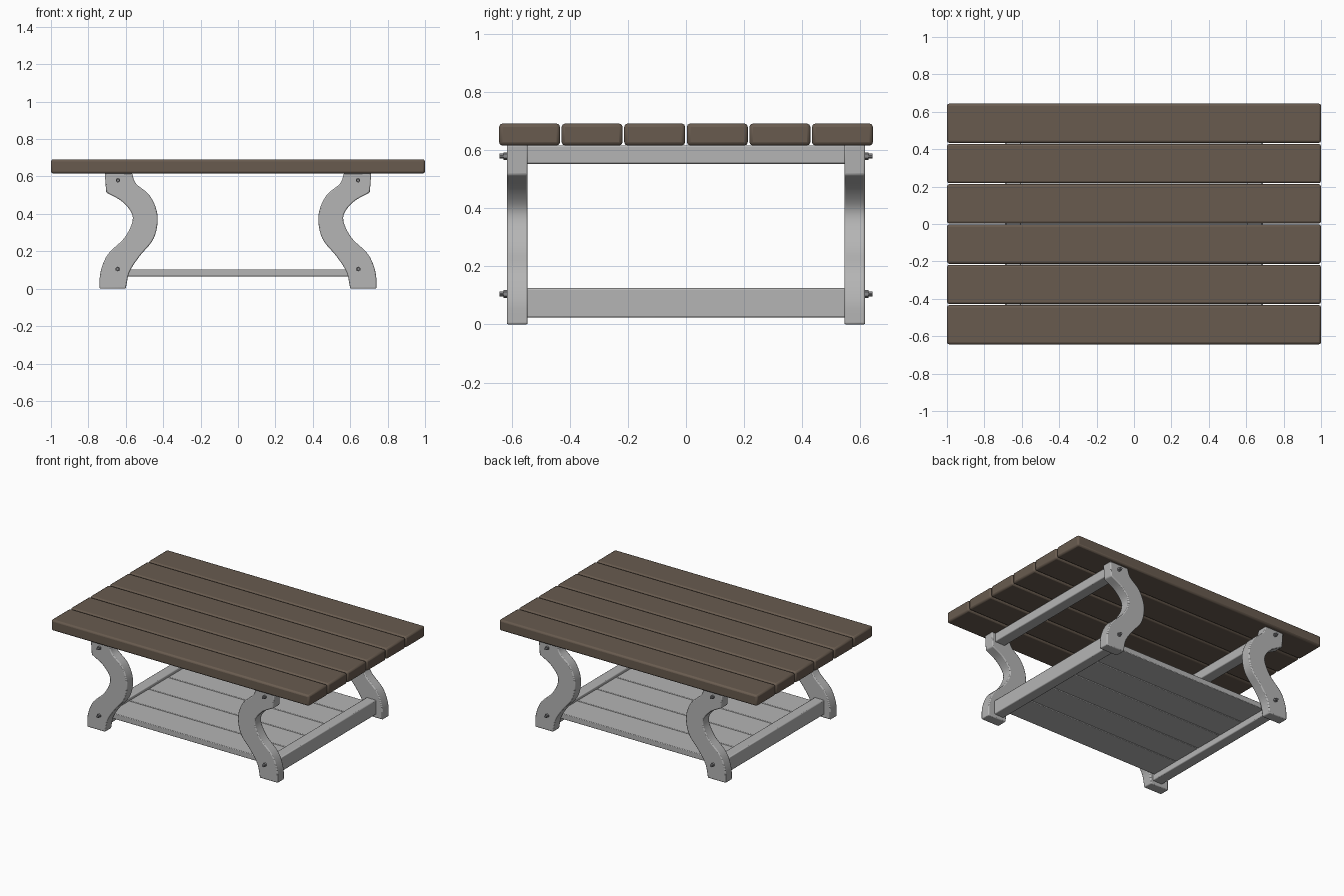
import bpy, bmesh
from math import pi
from mathutils import Matrix, Vector

cube = bpy.data.objects.get("Cube")
if cube:
    bpy.data.objects.remove(cube, do_unlink=True)


def make_material(name, color):
    m = bpy.data.materials.new(name)
    m.use_nodes = True
    m.diffuse_color = (*color, 1)
    bsdf = m.node_tree.nodes["Principled BSDF"]
    bsdf.inputs["Base Color"].default_value = (*color, 1)
    bsdf.inputs["Roughness"].default_value = 0.7
    return m


BROWN = make_material("brown wood", (0.14, 0.105, 0.078))
GREY = make_material("light grey", (0.46, 0.46, 0.46))
STEEL = make_material("bolt grey", (0.25, 0.25, 0.26))


def finish(name, bm, mat, bevel=0.0, segments=2):
    bmesh.ops.recalc_face_normals(bm, faces=bm.faces)
    mesh = bpy.data.meshes.new(name)
    bm.to_mesh(mesh)
    bm.free()
    mesh.materials.append(mat)
    ob = bpy.data.objects.new(name, mesh)
    bpy.context.collection.objects.link(ob)
    if bevel:
        mod = ob.modifiers.new("Rounded edges", 'BEVEL')
        mod.width = bevel
        mod.segments = segments
        mod.limit_method = 'ANGLE'
        mod.angle_limit = pi / 4
    bpy.ops.object.select_all(action='DESELECT')
    ob.select_set(True)
    bpy.context.view_layer.objects.active = ob
    bpy.ops.object.shade_smooth_by_angle(angle=pi / 5)
    return ob


def box(name, low, high, mat, bevel):
    low, high = Vector(low), Vector(high)
    bm = bmesh.new()
    bmesh.ops.create_cube(bm, size=1)
    bmesh.ops.scale(bm, vec=high - low, verts=bm.verts)
    bmesh.ops.translate(bm, vec=(low + high) / 2, verts=bm.verts)
    return finish(name, bm, mat, bevel)


def smooth_path(pts, steps=5):
    """Catmull-Rom curve through the given points."""
    p = [Vector(q) for q in pts]
    p = [2 * p[0] - p[1]] + p + [2 * p[-1] - p[-2]]
    out = []
    for a, b, c, d in zip(p, p[1:], p[2:], p[3:]):
        for i in range(steps):
            t = i / steps
            out.append(0.5 * (2 * b + (c - a) * t + (2 * a - 5 * b + 4 * c - d) * t * t
                              + (3 * b - a - 3 * c + d) * t ** 3))
    return out + [p[-2]]


# S-shaped leg profile (x, z): outer edge downwards, inner edge upwards
OUTER = [(0.705, 0.515), (0.615, 0.462), (0.562, 0.38), (0.605, 0.275),
         (0.695, 0.185), (0.735, 0.09), (0.74, 0)]
INNER = [(0.60, 0), (0.58, 0.09), (0.525, 0.175), (0.45, 0.27),
         (0.43, 0.39), (0.47, 0.495), (0.545, 0.562), (0.567, 0.618)]
PROFILE = [Vector((0.712, 0.618))] + smooth_path(OUTER) + smooth_path(INNER)


def leg(name, sx, sy):
    bm = bmesh.new()
    face = bm.faces.new([bm.verts.new((sx * p.x, sy * 0.545, p.y)) for p in PROFILE])
    ext = bmesh.ops.extrude_face_region(bm, geom=[face])
    verts = [g for g in ext["geom"] if isinstance(g, bmesh.types.BMVert)]
    bmesh.ops.translate(bm, vec=(0, sy * 0.072, 0), verts=verts)
    finish(name, bm, GREY, 0.006)


def bolt(name, x, z, sy):
    bm = bmesh.new()
    # hex nut and the thinner stud end
    for radius, y0, y1, sides in ((0.013, 0.60, 0.629, 6), (0.008, 0.62, 0.642, 10)):
        bmesh.ops.create_cone(
            bm, cap_ends=True, segments=sides, radius1=radius, radius2=radius, depth=y1 - y0,
            matrix=Matrix.Translation((x, sy * (y0 + y1) / 2, z)) @ Matrix.Rotation(pi / 2, 4, 'X'))
    finish(name, bm, STEEL)


# Table top planks
PITCH = 0.2155
for i in range(6):
    y = (i - 2.5) * PITCH
    box(f"top_plank_{i + 1}", (-1, y - 0.105, 0.616), (1, y + 0.105, 0.692), BROWN, 0.012)

# Lower shelf planks
for i in range(5):
    y = (i - 2) * PITCH
    box(f"shelf_plank_{i + 1}", (-0.63, y - 0.106, 0.065), (0.63, y + 0.106, 0.104), GREY, 0.004)

# Legs, cross rails and bolts
for side, sx in (("left", 1), ("right", -1)):
    for name, x0, x1, z0, z1 in (("lower_rail", 0.615, 0.69, 0.024, 0.125),
                                 ("upper_rail", 0.605, 0.685, 0.553, 0.617)):
        a, b = sorted((sx * x0, sx * x1))
        box(f"{name}_{side}", (a, -0.55, z0), (b, 0.55, z1), GREY, 0.006)
    for end, sy in (("front", -1), ("back", 1)):
        leg(f"{end}_{side}_leg", sx, sy)
        bolt(f"{end}_{side}_upper_bolt", sx * 0.642, 0.58, sy)
        bolt(f"{end}_{side}_lower_bolt", sx * 0.643, 0.105, sy)
